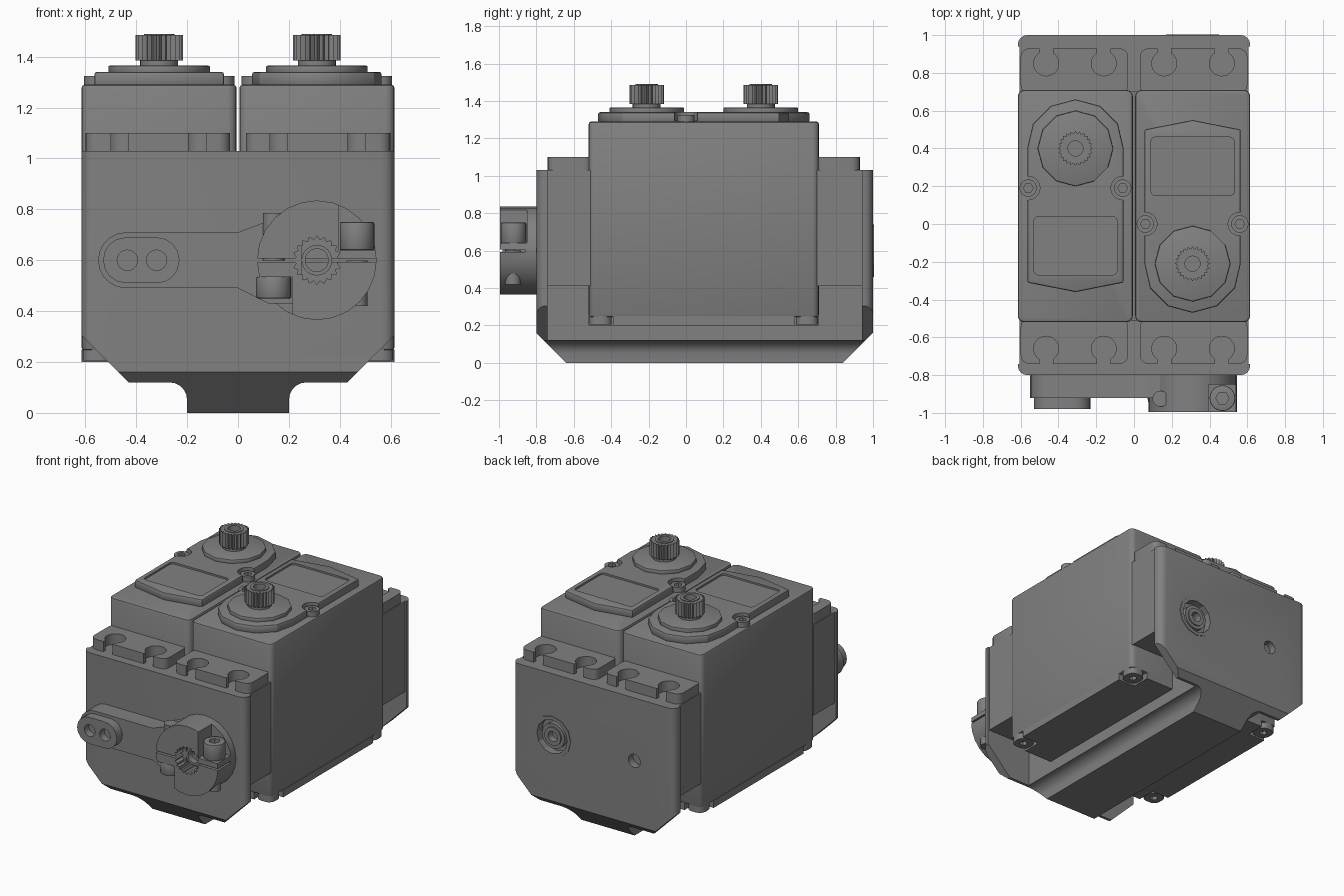
import bpy, bmesh, math
from mathutils import Matrix, Vector

if "Cube" in bpy.data.objects:
    bpy.data.objects.remove(bpy.data.objects["Cube"])

grey = bpy.data.materials.new("mid_grey")
grey.use_nodes = True
COL = (0.22, 0.22, 0.22, 1)
grey.diffuse_color = COL
grey.node_tree.nodes["Principled BSDF"].inputs["Base Color"].default_value = COL

AXES = {"x": lambda u, v, w: (w, u, v), "y": lambda u, v, w: (u, w, v), "z": lambda u, v, w: (u, v, w)}


def prism(name, pts, axis, lo, hi, bevel=0.0):
    """Extrude a flat outline along an axis from lo to hi."""
    bm = bmesh.new()
    face = bm.faces.new([bm.verts.new(AXES[axis](u, v, lo)) for u, v in pts])
    ext = bmesh.ops.extrude_face_region(bm, geom=[face])
    verts = [g for g in ext["geom"] if isinstance(g, bmesh.types.BMVert)]
    bmesh.ops.translate(bm, verts=verts, vec=Vector(AXES[axis](0, 0, hi - lo)))
    bmesh.ops.recalc_face_normals(bm, faces=bm.faces)
    me = bpy.data.meshes.new(name)
    bm.to_mesh(me)
    bm.free()
    me.materials.append(grey)
    ob = bpy.data.objects.new(name, me)
    bpy.context.collection.objects.link(ob)
    if bevel:
        mod = ob.modifiers.new("soft_edge", "BEVEL")
        mod.width, mod.segments, mod.limit_method = bevel, 2, "ANGLE"
        mod.angle_limit = math.radians(50)
        apply(ob, mod)
    return ob


def apply(ob, mod):
    bpy.context.view_layer.objects.active = ob
    bpy.ops.object.modifier_apply(modifier=mod.name)


def cut(ob, *cutters):
    for c in cutters:
        mod = ob.modifiers.new("cut", "BOOLEAN")
        mod.operation, mod.solver, mod.object = "DIFFERENCE", "EXACT", c
        apply(ob, mod)
        bpy.data.objects.remove(c)
    return ob


def ring(cx, cy, r, n=24, r2=None, phase=0.0):
    """Circle outline, or a toothed one when r2 is given."""
    return [(cx + (r2 if r2 and i % 2 else r) * math.cos(math.tau * i / n + phase),
             cy + (r2 if r2 and i % 2 else r) * math.sin(math.tau * i / n + phase)) for i in range(n)]


def rounded(x0, x1, y0, y1, r, n=4):
    """Rounded rectangle outline."""
    out = []
    for k, (cx, cy) in enumerate(((x1 - r, y1 - r), (x0 + r, y1 - r), (x0 + r, y0 + r), (x1 - r, y0 + r))):
        for i in range(n + 1):
            a = math.pi / 2 * (k + i / n)
            out.append((cx + r * math.cos(a), cy + r * math.sin(a)))
    return out


def rect(x0, x1, y0, y1):
    return [(x0, y0), (x1, y0), (x1, y1), (x0, y1)]


def mirrored(half):
    """Close a right-hand half outline, listed from bottom to top, about zero."""
    return half + [(-u, v) for u, v in reversed(half) if abs(u) > 1e-6]


# ---- One servo, later copied and turned half round ----
CX, MID, SHAFT = -0.31, 0.095, 0.40
X0, X1, Y0, Y1 = -0.615, -0.006, -0.52, 0.71
servo = [prism("servo_case", rounded(X0, X1, Y0, Y1, 0.035), "z", 0.245, 1.29, 0.012)]
n = 0.13
foot = [(X0, Y0 + n), (X0 + n, Y0 + n), (X0 + n, Y0), (X1 - n, Y0), (X1 - n, Y0 + n), (X1, Y0 + n),
        (X1, Y1 - n), (X1 - n, Y1 - n), (X1 - n, Y1), (X0 + n, Y1), (X0 + n, Y1 - n), (X0, Y1 - n)]
servo.append(prism("servo_base", foot, "z", 0.20, 0.25))
for x in (X0 + 0.063, X1 - 0.063):
    for y in (Y0 + 0.063, Y1 - 0.063):
        pad = prism("base_screw_pad", rounded(x - 0.06, x + 0.06, y - 0.06, y + 0.06, 0.045), "z", 0.205, 0.25)
        servo.append(cut(pad, prism("cutter", ring(x, y, 0.025, 6), "z", 0.19, 0.23)))

# Raised lid with screw notches and a shallow label recess
half = [(0, -0.36), (0.255, -0.31), (0.255, SHAFT), (0.225, 0.53), (0.13, 0.625), (0, 0.66)]
lid = prism("servo_lid", [(CX + u, v) for u, v in mirrored(half)], "z", 1.285, 1.34, 0.01)
cut(lid, prism("cutter", rounded(CX - 0.22, CX + 0.22, -0.27, 0.04, 0.025), "z", 1.328, 1.4),
    *[prism("cutter", ring(CX + s * 0.25, 0.19, 0.062), "z", 1.295, 1.4) for s in (-1, 1)])
servo.append(lid)
for s in (-1, 1):
    x = CX + s * 0.25
    screw = prism("lid_screw", ring(x, 0.19, 0.046), "z", 1.28, 1.325)
    servo.append(cut(screw, prism("cutter", ring(x, 0.19, 0.026, 6), "z", 1.30, 1.4)))

# Output shaft
servo.append(prism("shaft_plate", ring(CX, SHAFT, 0.2, 12), "z", 1.33, 1.365, 0.006))
servo.append(prism("shaft_neck", ring(CX, SHAFT, 0.075), "z", 1.36, 1.39))
spline = prism("shaft_spline", ring(CX, SHAFT, 0.093, 48, 0.078), "z", 1.385, 1.485)
servo.append(cut(spline, prism("cutter", ring(CX, SHAFT, 0.04), "z", 1.42, 1.6)))
rim = prism("shaft_rim", ring(CX, SHAFT, 0.06), "z", 1.45, 1.49)
servo.append(cut(rim, prism("cutter", ring(CX, SHAFT, 0.04), "z", 1.4, 1.6)))

# Mounting ears with open screw slots
for name, a, b, hole, tip in (("ear_near", -0.74, -0.50, -0.66, -0.8), ("ear_far", 0.69, 0.93, 0.85, 1.0)):
    ear = prism(name, rounded(X0 + 0.015, X1 - 0.025, a, b, 0.045), "z", 1.025, 1.10)
    for x in (CX - 0.155, CX + 0.15):
        cut(ear, prism("cutter", ring(x, hole, 0.066), "z", 0.9, 1.2),
            prism("cutter", rect(x - 0.035, x + 0.035, min(hole, tip), max(hole, tip)), "z", 0.9, 1.2))
    servo.append(ear)

for ob in servo:
    twin = ob.copy()
    twin.matrix_world = Matrix.Translation((0, 2 * MID, 0)) @ Matrix.Rotation(math.pi, 4, "Z")
    bpy.context.collection.objects.link(twin)
    twin.name, ob.name = "left_" + ob.name, "right_" + ob.name

# ---- Bracket: end walls, shoulders and the keel under the cases ----
fillet = [(0.27 - 0.07 * math.cos(a), 0.05 + 0.07 * math.sin(a)) for a in (i * math.pi / 10 for i in range(6))]
wall_half = [(0.2, 0)] + fillet + [(0.43, 0.12), (0.615, 0.305), (0.615, 1.03)]
keel_half = [(0.2, 0)] + fillet + [(0.27, 0.2)]


def end_chamfer(s, y):
    """Wedge taking the lower outer edge off an end of the bracket."""
    return prism("cutter", [(y + s * 0.1, 0.26), (y - s * 0.26, -0.1), (y + s * 0.1, -0.1)], "x", -1, 1)


def round_corners(ob, y):
    """Round the two upright outer corners and the top edge of an end wall."""
    bm = bmesh.new()
    bm.from_mesh(ob.data)
    edges = [e for e in bm.edges if all(abs(v.co.y - y) < 1e-4 and abs(v.co.x) > 0.6 for v in e.verts)
             and abs(e.verts[0].co.x - e.verts[1].co.x) < 0.1]
    bmesh.ops.bevel(bm, geom=edges, offset=0.05, segments=4, profile=0.5, affect="EDGES")
    bm.to_mesh(ob.data)
    bm.free()


walls = {}
for label, s, y, inner in (("front", -1, -0.80, -0.52), ("back", 1, 1.0, 0.71)):
    thick = y - s * 0.06
    wall = prism(label + "_wall", mirrored(wall_half), "y", min(y, thick), max(y, thick))
    cut(wall, end_chamfer(s, y))
    round_corners(wall, y)
    walls[label] = wall
    lo, hi = sorted((y - s * 0.055, inner - s * 0.01))
    prism(label + "_shoulder", rect(-0.605, 0.605, lo, hi), "z", 0.41, 1.03)
    prism(label + "_gusset", rect(-0.27, 0.27, lo, hi), "z", 0.15, 0.42)
keel = prism("bracket_keel", mirrored(keel_half), "y", -0.80, 1.0)
cut(keel, end_chamfer(-1, -0.80), end_chamfer(1, 1.0))

# Rear bearing and pilot hole
BX, BZ = 0.31, 0.6
cut(walls["back"], prism("cutter", ring(BX, BZ, 0.12, 12), "y", 0.95, 1.1),
    prism("cutter", ring(-BX, BZ, 0.045), "y", 0.95, 1.1))
for name, r, bore, tip in (("bearing_rim", 0.14, 0.115, 1.004), ("bearing_race", 0.085, 0.06, 0.99), ("bearing_hub", 0.062, 0.035, 0.998)):
    cut(prism(name, ring(BX, BZ, r, 12 if r > 0.1 else 24), "y", 0.942, tip),
        prism("cutter", ring(BX, BZ, bore, 12 if r > 0.1 else 24), "y", 0.95, 1.1))

# ---- Steering arm on the front ----
arm = [(-0.44 + 0.11 * math.cos(a), BZ + 0.11 * math.sin(a)) for a in (math.pi * (0.5 + i / 10) for i in range(11))]
arm += [(0, 0.49), (0.12, 0.43), (0.25, 0.43), (0.25, 0.77), (0.12, 0.755), (0, 0.71)]
prism("arm_lever", arm, "y", -0.92, -0.80)
holes = [prism("cutter", ring(x, BZ, 0.04), "y", -1.1, -0.93) for x in (-0.435, -0.32)]
cut(prism("arm_tip_boss", rounded(-0.53, -0.23, 0.51, 0.69, 0.089), "y", -0.98, -0.91), *holes)

# Split clamp with toothed bore, slit and bolt pockets
clamp = prism("arm_clamp", ring(BX, BZ, 0.235, 24), "y", -0.995, -0.80)
cut(clamp, prism("cutter", ring(BX, BZ, 0.095, 40, 0.08), "y", -1.1, -0.88),
    prism("cutter", rect(0, 0.6, BZ - 0.006, BZ + 0.006), "y", -1.1, -0.86),
    prism("cutter", rect(0.395, 0.6, 0.64, 0.9), "y", -1.1, -0.85),
    prism("cutter", rect(0, 0.215, 0.3, 0.535), "y", -1.1, -0.85))
cut(prism("clamp_centre", ring(BX, BZ, 0.06), "y", -0.92, -0.85), prism("cutter", ring(BX, BZ, 0.045), "y", -1, -0.87))
for x, lo, hi, tip, socket in ((0.468, 0.64, 0.75, 0.42, 0.72), (0.14, 0.45, 0.535, 0.785, 0.48)):
    head = prism("clamp_bolt_head", ring(x, -0.922, 0.068), "z", lo, hi, 0.006)
    far = 0.8 if socket > BZ else 0.4
    cut(head, prism("cutter", ring(x, -0.922, 0.035, 6), "z", min(socket, far), max(socket, far)))
    prism("clamp_bolt_tip", ring(x, -0.925, 0.042), "z", min(tip, BZ), max(tip, BZ))

# Smooth shading on round parts with crisp corners
for ob in bpy.context.collection.objects:
    if ob.type == "MESH" and ob.data.materials and ob.data.materials[0] == grey:
        ob.data.polygons.foreach_set("use_smooth", [True] * len(ob.data.polygons))
        ob.data.set_sharp_from_angle(angle=math.radians(28))
